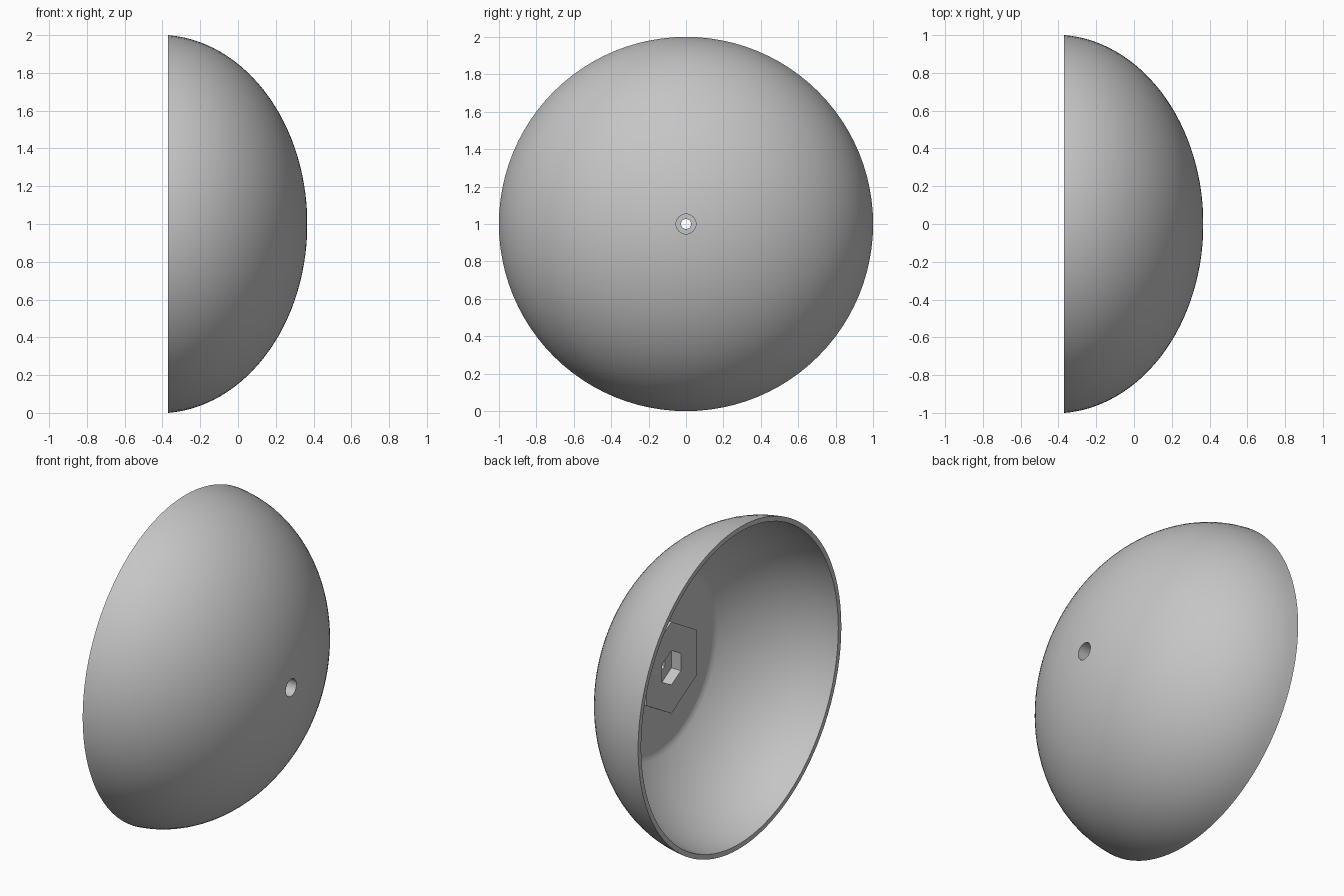
import bpy, bmesh
from math import sin, cos, tau, pi, sqrt, acos, radians

if "Cube" in bpy.data.objects:
    bpy.data.objects.remove(bpy.data.objects["Cube"], do_unlink=True)

# Single grey material
grey = bpy.data.materials.new("plain_grey")
grey.use_nodes = True
colour = (0.56, 0.56, 0.56, 1)
grey.diffuse_color = colour
grey.node_tree.nodes["Principled BSDF"].inputs["Base Color"].default_value = colour


def lathe(name, profile, sides):
    """Spin a closed (x, radius) profile around the x axis at z = 1."""
    bm = bmesh.new()
    rings = []
    for x, r in profile:
        rings.append([bm.verts.new((x, r * sin(tau * i / sides), 1 + r * cos(tau * i / sides)))
                      for i in range(sides)])
    for a, b in zip(rings, rings[1:] + rings[:1]):
        for i in range(sides):
            j = (i + 1) % sides
            bm.faces.new((a[i], a[j], b[j], b[i]))
    bmesh.ops.recalc_face_normals(bm, faces=bm.faces)
    mesh = bpy.data.meshes.new(name)
    bm.to_mesh(mesh)
    bm.free()
    mesh.materials.append(grey)
    ob = bpy.data.objects.new(name, mesh)
    bpy.context.collection.objects.link(ob)
    bpy.ops.object.select_all(action="DESELECT")
    ob.select_set(True)
    bpy.context.view_layer.objects.active = ob
    bpy.ops.object.shade_smooth_by_angle(angle=radians(40))
    return ob


CENTRE, RIM_X = -0.42, -0.37
DISC_X = 0.2          # flat floor inside the dome
BORE, COUNTERBORE = 0.027, 0.053


def arc(depth, radius, start, end, steps=28):
    """Points along an elliptical section between two angles from the axis."""
    angles = [start + (end - start) * i / steps for i in range(steps + 1)]
    return [(CENTRE + depth * cos(t), radius * sin(t)) for t in angles]


# Dome: outer curve, rim, inner curve, flat floor, stepped screw hole
outer_depth, outer_radius = 0.787, 1.002
inner_depth, inner_radius = 0.755, 0.972
outer = arc(outer_depth, outer_radius, COUNTERBORE / outer_radius,
            acos((RIM_X - CENTRE) / outer_depth))
inner = arc(inner_depth, inner_radius, acos((RIM_X - CENTRE) / inner_depth),
            acos((DISC_X - CENTRE) / inner_depth))
floor_edge = inner[-1][1]
hole = [(DISC_X, floor_edge - 0.02), (DISC_X, BORE), (0.24, BORE), (0.24, COUNTERBORE)]
lathe("dome_shell", outer + inner + hole, 96)

# Hexagonal boss with a nut pocket, standing on the inner floor
BOSS, POCKET = 0.285, 0.107
lathe("hex_boss", [(DISC_X + 0.005, BOSS), (0.10, BOSS), (0.10, POCKET),
                   (0.165, POCKET), (0.165, 0.031), (DISC_X + 0.005, 0.031)], 6)
